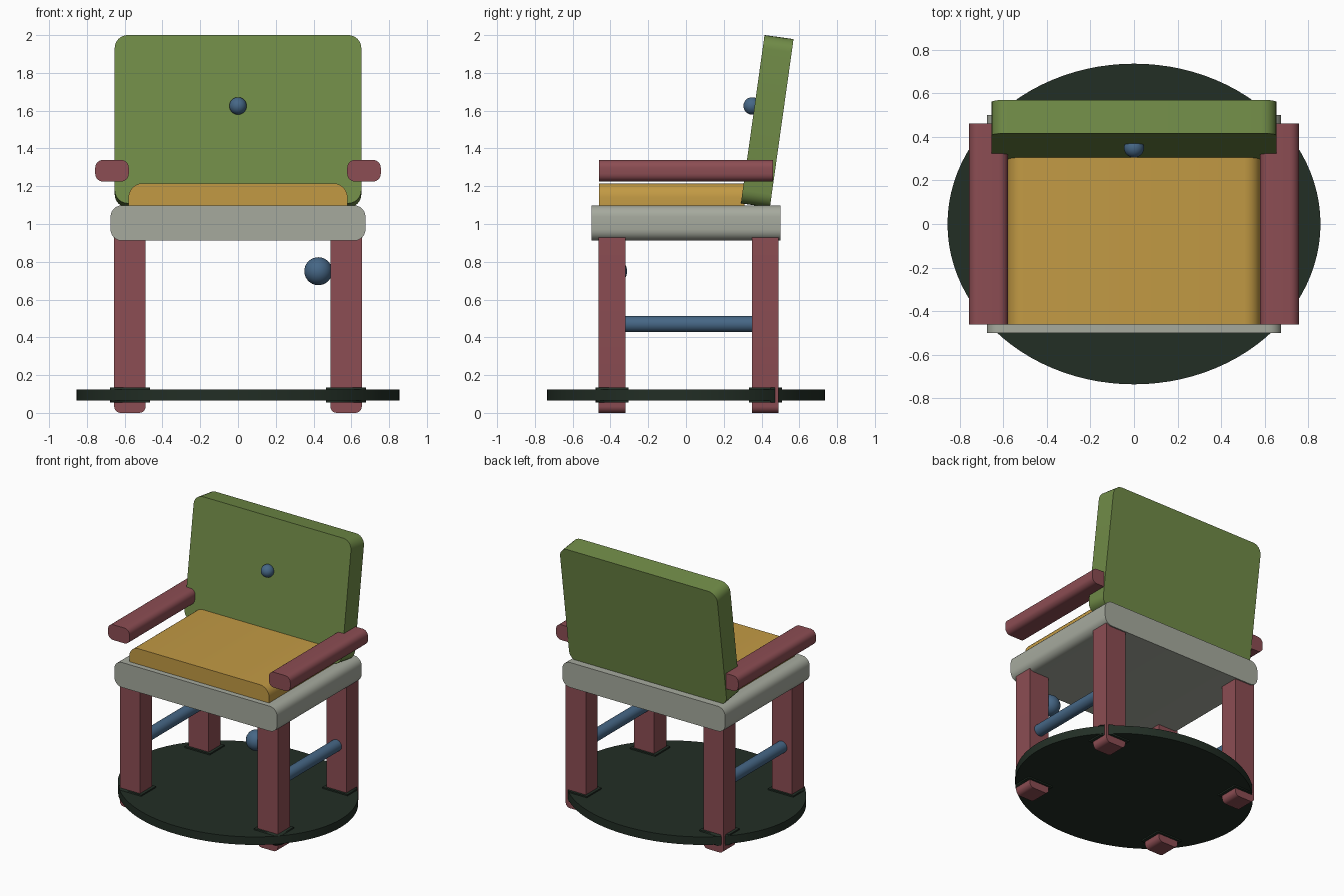
import bpy, bmesh, math

if "Cube" in bpy.data.objects:
    bpy.data.objects.remove(bpy.data.objects["Cube"])


def material(name, rgb):
    m = bpy.data.materials.new(name)
    lin = [((c / 255 + 0.055) / 1.055) ** 2.4 for c in rgb]
    m.diffuse_color = (*lin, 1)
    m.use_nodes = True
    m.node_tree.nodes["Principled BSDF"].inputs["Base Color"].default_value = m.diffuse_color
    return m


RED = material("dusty red", (140, 77, 83))
GREEN = material("olive green", (112, 139, 71))
YELLOW = material("mustard", (194, 154, 68))
GREY = material("warm grey", (166, 170, 158))
BLUE = material("slate blue", (70, 103, 134))
DARK = material("dark green", (34, 46, 37))


def finish(bm, name, mat, loc=(0, 0, 0), rot=(0, 0, 0), smooth=True):
    bmesh.ops.recalc_face_normals(bm, faces=bm.faces)
    me = bpy.data.meshes.new(name)
    bm.to_mesh(me)
    bm.free()
    ob = bpy.data.objects.new(name, me)
    bpy.context.collection.objects.link(ob)
    ob.location, ob.rotation_euler = loc, rot
    if mat:
        me.materials.append(mat)
    if smooth:
        bpy.ops.object.select_all(action='DESELECT')
        ob.select_set(True)
        bpy.context.view_layer.objects.active = ob
        bpy.ops.object.shade_smooth_by_angle(angle=math.radians(35))
    return ob


def slab(name, mat, size, loc, r_top=0.0, r_bottom=0.0, rot=(0, 0, 0)):
    """Front profile with rounded corners, extruded along y."""
    w, d, h = (s / 2 for s in size)
    bm = bmesh.new()
    vs = []
    for i, (sx, sz) in enumerate(((1, 1), (-1, 1), (-1, -1), (1, -1))):
        r = r_top if sz > 0 else r_bottom
        for k in range(7 if r else 1):
            a = math.radians(90 * i + 15 * k)
            vs.append(bm.verts.new((sx * (w - r) + r * math.cos(a), -d,
                                    sz * (h - r) + r * math.sin(a))))
    f = bm.faces.new(vs)
    ext = bmesh.ops.extrude_face_region(bm, geom=[f])
    new = [v for v in ext['geom'] if isinstance(v, bmesh.types.BMVert)]
    bmesh.ops.translate(bm, verts=new, vec=(0, 2 * d, 0))
    # keep the front cap, which the extrusion may drop
    if not any(all(abs(v.co.y + d) < 1e-6 for v in g.verts) for g in bm.faces):
        bm.faces.new(vs)
    return finish(bm, name, mat, loc, rot)


def cylinder(name, mat, r, depth, loc, rot=(0, 0, 0), seg=32, stretch=(1, 1, 1)):
    bm = bmesh.new()
    bmesh.ops.create_cone(bm, cap_ends=True, segments=seg, radius1=r, radius2=r, depth=depth)
    bmesh.ops.scale(bm, verts=bm.verts, vec=stretch)
    return finish(bm, name, mat, loc, rot)


def ball(name, mat, r, loc):
    bm = bmesh.new()
    bmesh.ops.create_uvsphere(bm, u_segments=32, v_segments=16, radius=r)
    return finish(bm, name, mat, loc)


# Oval base plate
OVAL = (0.855, 0.735, 1)
cylinder("base_plate", DARK, 1, 0.06, (0, 0, 0.095), seg=96, stretch=OVAL)
cutter = cylinder("collar_cutter", None, 1, 0.4, (0, 0, 0.095), seg=96,
                  stretch=(0.854, 0.734, 1))
cutter.hide_render = True
cutter.hide_viewport = True

# Legs with rounded feet, and shallow collars where they pass the plate
for side, sx in (("left", -1), ("right", 1)):
    for end, y, d in (("front", -0.392, 0.145), ("back", 0.42, 0.14)):
        slab(f"{end}_{side}_leg", RED, (0.167, d, 0.95), (sx * 0.572, y, 0.475),
             r_bottom=0.035)
        collar = slab(f"{end}_{side}_collar", DARK, (0.21, 0.175, 0.08),
                      (sx * 0.572, y, 0.095))
        cut = collar.modifiers.new("trim", 'BOOLEAN')
        cut.operation, cut.object, cut.solver = 'INTERSECT', cutter, 'EXACT'
    # Side stretcher and armrest
    cylinder(f"{side}_stretcher", BLUE, 0.043, 0.74, (sx * 0.572, 0.015, 0.47),
             rot=(math.pi / 2, 0, 0))
    slab(f"{side}_armrest", RED, (0.178, 0.92, 0.115), (sx * 0.667, 0, 1.282),
         r_top=0.042, r_bottom=0.042)

# Seat frame and cushion
slab("seat_frame", GREY, (1.35, 1.0, 0.187), (0, 0, 1.005), r_top=0.06, r_bottom=0.06)
slab("seat_cushion", YELLOW, (1.16, 0.77, 0.125), (0, -0.075, 1.153), r_top=0.075)

# Leaning backrest with a button
slab("backrest", GREEN, (1.306, 0.155, 0.90), (0, 0.43, 1.544), r_top=0.07, r_bottom=0.07,
     rot=(math.radians(-8), 0, 0))
ball("back_button", BLUE, 0.046, (0, 0.35, 1.625))

# Knob on the inside of the front right leg
ball("leg_knob", BLUE, 0.074, (0.425, -0.386, 0.75))
